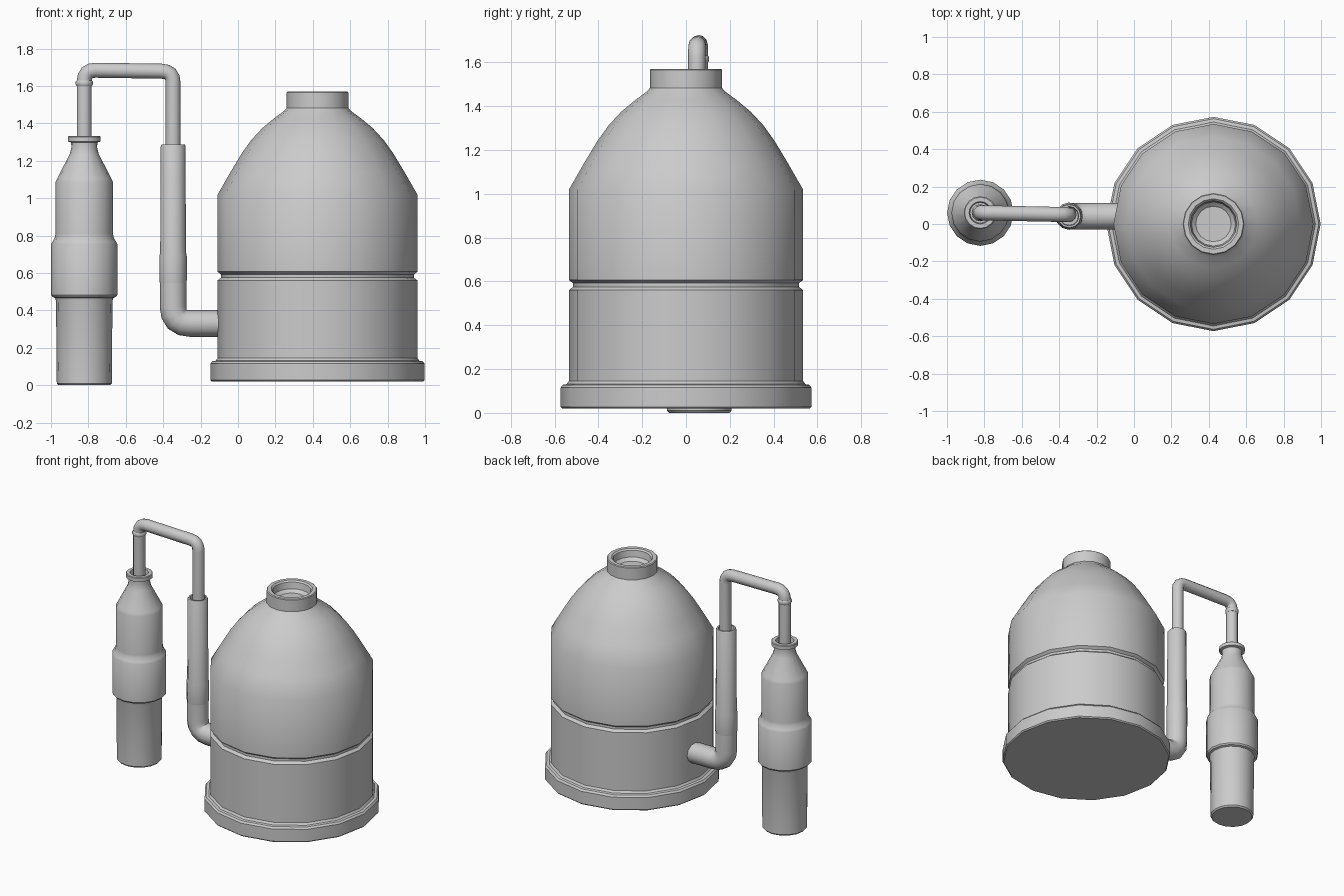
import bpy, bmesh
from math import cos, sin, pi, radians
from mathutils import Vector

if "Cube" in bpy.data.objects:
    bpy.data.objects.remove(bpy.data.objects["Cube"])


def finish(ob, angle=32):
    bpy.ops.object.select_all(action='DESELECT')
    ob.select_set(True)
    bpy.context.view_layer.objects.active = ob
    bpy.ops.object.shade_smooth_by_angle(angle=radians(angle))


def mesh_object(name, bm):
    bmesh.ops.recalc_face_normals(bm, faces=bm.faces)
    me = bpy.data.meshes.new(name)
    bm.to_mesh(me)
    bm.free()
    ob = bpy.data.objects.new(name, me)
    bpy.context.collection.objects.link(ob)
    finish(ob)
    return ob


def skin(bm, rings):
    """Bridge a list of vertex rings and cap both ends."""
    n = len(rings[0])
    for a, b in zip(rings, rings[1:]):
        for i in range(n):
            j = (i + 1) % n
            bm.faces.new((a[i], a[j], b[j], b[i]))
    bm.faces.new(rings[0][::-1])
    bm.faces.new(rings[-1])


def lathe(name, centre, profile, sides):
    """Closed solid of revolution from (radius, z) points."""
    bm = bmesh.new()
    rings = [[bm.verts.new((centre[0] + r * cos(2 * pi * i / sides),
                            centre[1] + r * sin(2 * pi * i / sides), z))
              for i in range(sides)] for r, z in profile]
    skin(bm, rings)
    return mesh_object(name, bm)


def tube(name, points, radius, bend, sides=12, steps=4):
    """Pipe along a path, with corners rounded by the bend distance."""
    pts = [Vector(p) for p in points]
    path = [pts[0]]
    for a, b, c in zip(pts, pts[1:], pts[2:]):
        p, q = b + (a - b).normalized() * bend, b + (c - b).normalized() * bend
        for k in range(steps + 1):
            t = k / steps
            path.append(p * (1 - t) ** 2 + b * 2 * t * (1 - t) + q * t * t)
    path.append(pts[-1])
    bm = bmesh.new()
    rings = []
    for k, p in enumerate(path):
        d = (path[min(k + 1, len(path) - 1)] - path[max(k - 1, 0)]).normalized()
        side = Vector((0, 1, 0))
        side = (side - d * side.dot(d)).normalized()
        up = d.cross(side)
        rings.append([bm.verts.new(p + radius * (side * cos(2 * pi * i / sides)
                                                 + up * sin(2 * pi * i / sides)))
                      for i in range(sides)])
    skin(bm, rings)
    return mesh_object(name, bm)


# Large domed tank with foot rim, groove and hollow neck
lathe("tank", (0.425, 0), [
    (0.565, 0.02), (0.573, 0.028), (0.573, 0.115), (0.563, 0.128),
    (0.545, 0.131), (0.535, 0.145), (0.535, 0.56), (0.516, 0.575),
    (0.516, 0.592), (0.535, 0.607), (0.535, 1.018), (0.465, 1.14),
    (0.405, 1.24), (0.355, 1.31), (0.295, 1.375), (0.235, 1.425),
    (0.178, 1.467), (0.165, 1.482), (0.165, 1.565), (0.16, 1.57),
    (0.135, 1.57), (0.125, 1.56), (0.118, 1.515), (0.095, 1.495)], 16)

# Slim bottle with a belt, shoulder and lip
lathe("bottle", (-0.822, 0.06), [
    (0.138, 0.0), (0.147, 0.01), (0.151, 0.45), (0.156, 0.467),
    (0.17, 0.472), (0.177, 0.482), (0.177, 0.755), (0.17, 0.767),
    (0.157, 0.79), (0.154, 0.81), (0.154, 1.085), (0.145, 1.105),
    (0.078, 1.235), (0.069, 1.27), (0.07, 1.298), (0.088, 1.303),
    (0.088, 1.328), (0.083, 1.332), (0.06, 1.332), (0.055, 1.30)], 16)

# Thin pipe leaving the bottle, with its collar
tube("thin_pipe", [(-0.822, 0.06, 1.25), (-0.822, 0.06, 1.685),
                   (-0.347, 0.05, 1.678), (-0.347, 0.05, 1.2)], 0.04, 0.06)
lathe("pipe_collar", (-0.822, 0.06), [
    (0.041, 1.60), (0.046, 1.608), (0.046, 1.622), (0.041, 1.63)], 12)

# Thick sleeve around the thin pipe
lathe("sleeve", (-0.347, 0.042), [
    (0.07, 0.54), (0.073, 0.56), (0.073, 0.69), (0.069, 0.71),
    (0.066, 1.28), (0.062, 1.287), (0.052, 1.287), (0.049, 1.25)], 12)

# Elbow joining the sleeve to the tank
tube("elbow_pipe", [(-0.347, 0.042, 0.60), (-0.347, 0.042, 0.33),
                    (-0.05, 0.042, 0.33)], 0.071, 0.09)
